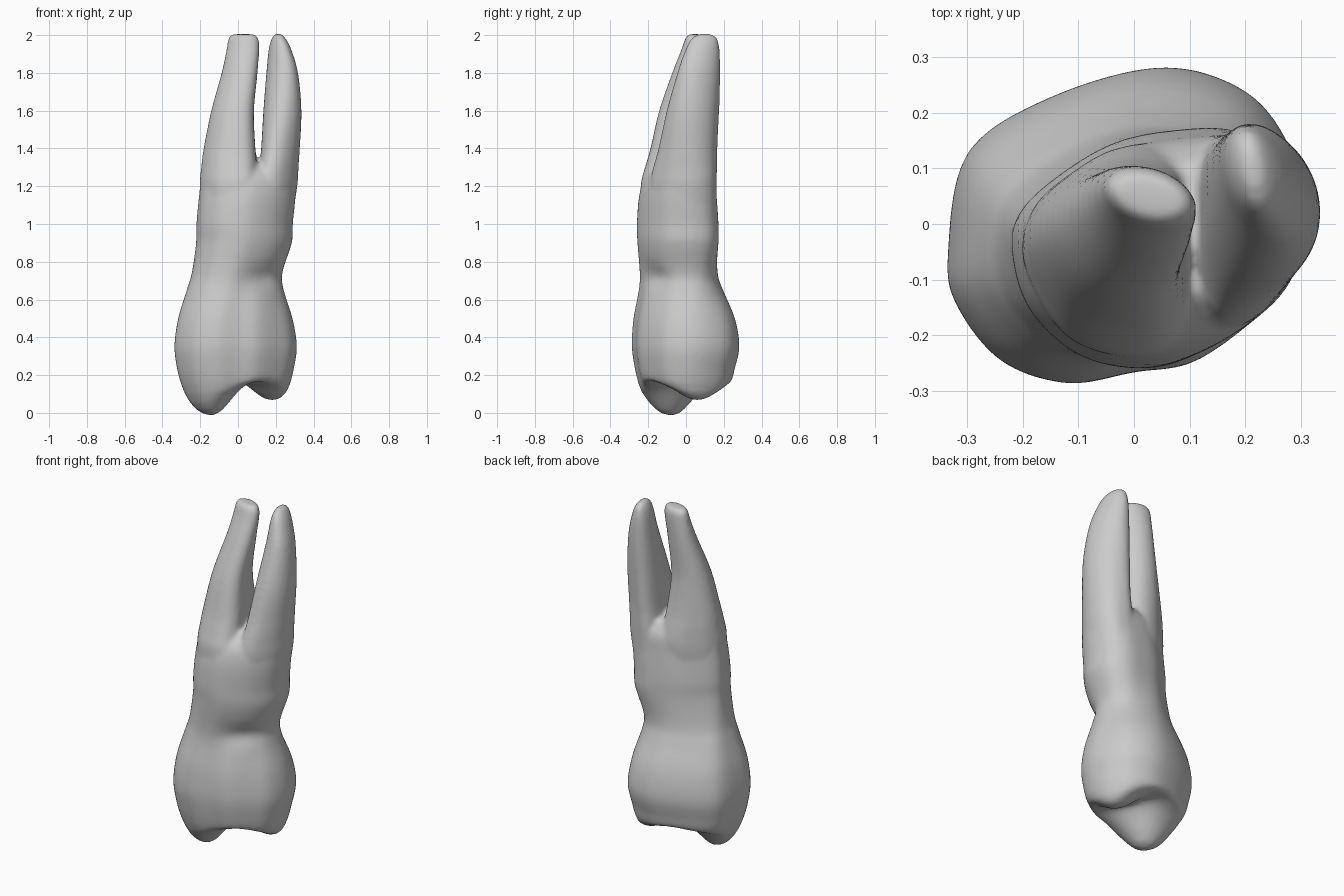
import bpy, bmesh, math

if "Cube" in bpy.data.objects:
    bpy.data.objects.remove(bpy.data.objects["Cube"])

N = 70

def spline(pts, steps, closed=False):
    """Catmull-Rom through tuples of any size."""
    n, out = len(pts), []
    for i in range(n if closed else n - 1):
        if closed:
            q = [pts[(i + k) % n] for k in (-1, 0, 1, 2)]
        else:
            q = [pts[min(max(i + k, 0), n - 1)] for k in (-1, 0, 1, 2)]
        for s in range(steps):
            t = s / steps
            out.append(tuple(0.5 * (2*b + (c-a)*t + (2*a-5*b+4*c-d)*t*t + (3*b-a-3*c+d)*t**3)
                             for a, b, c, d in zip(*q)))
    if not closed:
        out.append(pts[-1])
    return out

def unit_outline(pts):
    """Smooth closed outline, rescaled to the -1..1 square."""
    p = spline(pts, 5, True)
    axes = []
    for k in (0, 1):
        lo, hi = min(v[k] for v in p), max(v[k] for v in p)
        axes.append([2 * (v[k] - lo) / (hi - lo) - 1 for v in p])
    return list(zip(*axes))

def oval(phase):
    """Tilted oval filling the unit square, starting at its left side."""
    return [(math.cos(t), math.sin(t - phase)) for t in (math.pi + 2 * math.pi * i / N for i in range(N))]

def mix(a, b, w):
    return [((1-w)*p[0] + w*q[0], (1-w)*p[1] + w*q[1]) for p, q in zip(a, b)]

def fit(outline, x0, x1, y0, y1):
    return [((x0 + x1 + (x1 - x0) * u) / 2, (y0 + y1 + (y1 - y0) * v) / 2) for u, v in outline]

def loft(bm, rings):
    """Closed skin over a stack of equal-length rings."""
    vs = [[bm.verts.new(p) for p in r] for r in rings]
    for a, b in zip(vs, vs[1:]):
        for i in range(N):
            j = (i + 1) % N
            bm.faces.new((a[i], a[j], b[j], b[i]))
    bm.faces.new(vs[0][::-1])
    bm.faces.new(vs[-1])

def biting_surface(x, y, s):
    """Two cusps and a groove, softly limited by the rounded crown wall."""
    g = lambda cx, cy, r: math.exp(-((x - cx)**2 + (y - cy)**2) / (2 * r * r))
    u, v = (x - .035) * .9 + y * .42, -(x - .035) * .42 + y * .9
    groove = math.exp(-(u / .05)**2 / 2 - (v / .11)**2 / 2)
    top = .175 - .2 * g(-.16, -.09, .105) - .1 * g(.18, .06, .10) + .05 * groove
    wall = -.02 + .245 * s**5
    return math.log(math.exp(60 * top) + math.exp(60 * wall)) / 60 - .009

# Plan outlines of crown, root trunk and the two root halves
crown = unit_outline([(-.335, -.05), (-.32, -.14), (-.24, -.24), (-.12, -.28), (0, -.26), (.1, -.245),
                      (.2, -.18), (.28, -.1), (.31, .02), (.28, .14), (.2, .24), (.05, .283),
                      (-.15, .23), (-.3, .13)])
trunk = unit_outline([(-.22, -.04), (-.19, -.15), (-.1, -.235), (.01, -.26), (.1, -.24), (.2, -.18),
                      (.27, -.09), (.29, .02), (.26, .12), (.18, .17), (.07, .17), (-.03, .15),
                      (-.12, .1), (-.2, .03)])
left_half = unit_outline([(-.22, -.04), (-.2, -.12), (-.15, -.2), (-.09, -.24), (-.01, -.255), (.06, -.24),
                          (.1, -.18), (.1, -.08), (.1, .02), (.09, .11), (.03, .15), (-.05, .14),
                          (-.12, .1), (-.19, .04)])
right_half = unit_outline([(.1, -.03), (.1, -.11), (.12, -.18), (.15, -.2), (.2, -.18), (.25, -.12),
                           (.28, -.05), (.29, .03), (.275, .1), (.24, .15), (.19, .17), (.14, .17),
                           (.11, .13), (.1, .06)])

bm = bmesh.new()

# Crown and trunk: z, x0, x1, y0, y1, blend from crown to trunk outline
levels = [(.23, -.322, .295, -.27, .257, 0), (.35, -.337, .312, -.287, .283, 0),
          (.5, -.317, .292, -.278, .262, .1), (.65, -.272, .25, -.25, .205, .4),
          (.74, -.245, .24, -.245, .178, .7), (.9, -.222, .285, -.257, .172, 1),
          (1.0, -.22, .29, -.26, .172, 1), (1.15, -.206, .305, -.248, .162, 1),
          (1.25, -.188, .305, -.215, .152, 1), (1.32, -.13, .27, -.14, .11, 1)]
rings = []
for s in (.02, .12, .24, .36, .48, .6, .7, .8, .88, .94, .98):
    flat = fit(crown, *[c * s for c in (-.32, .293, -.267, .255)])
    rings.append([(x, y, biting_surface(x, y, s)) for x, y in flat])
for z, x0, x1, y0, y1, w in spline(levels, 4):
    ring = []
    for x, y in fit(mix(crown, trunk, w), x0, x1, y0, y1):
        if y < 0:  # dent at the front of the neck
            y += .03 * math.exp(-((x - .14) / .08)**2 - ((z - .72) / .06)**2) * min(1, -y / .1)
        ring.append((x, y, z))
    rings.append(ring)
loft(bm, rings)

# Two roots: z, x0, x1, y0, y1
left_root = [(1.0, -.2, .1, -.235, .13), (1.2, -.203, .108, -.24, .145), (1.3, -.195, .1, -.217, .135),
             (1.4, -.182, .093, -.188, .118), (1.6, -.142, .085, -.142, .1), (1.8, -.087, .104, -.073, .105),
             (1.93, -.06, .113, -.022, .105), (1.985, -.05, .108, -.003, .1), (2.005, -.03, .085, .015, .085)]
right_root = [(1.0, .1, .278, -.185, .16), (1.2, .105, .314, -.19, .162), (1.3, .112, .32, -.175, .165),
              (1.4, .122, .327, -.15, .167), (1.6, .134, .336, -.107, .177), (1.8, .15, .318, -.047, .182),
              (1.93, .163, .28, 0, .177), (1.985, .18, .25, .03, .165), (2.008, .198, .228, .07, .13)]
for data, half, phase in ((left_root, left_half, .3), (right_root, right_half, .3)):
    stack = []
    for z, *box in spline(data, 4):
        w = min(1, max(0, (z - 1.25) / .6))
        stack.append([(x, y, z) for x, y in fit(mix(half, oval(phase), w), *box)])
    loft(bm, stack)

bmesh.ops.recalc_face_normals(bm, faces=bm.faces)
mesh = bpy.data.meshes.new("tooth")
bm.to_mesh(mesh)
bm.free()
tooth = bpy.data.objects.new("tooth", mesh)
bpy.context.collection.objects.link(tooth)

# Fuse the parts into one soft skin
fuse = tooth.modifiers.new("fuse", 'REMESH')
fuse.mode = 'VOXEL'
fuse.voxel_size = .011
fuse.use_smooth_shade = True
soft = tooth.modifiers.new("soften", 'SMOOTH')
soft.factor = .5
soft.iterations = 10
